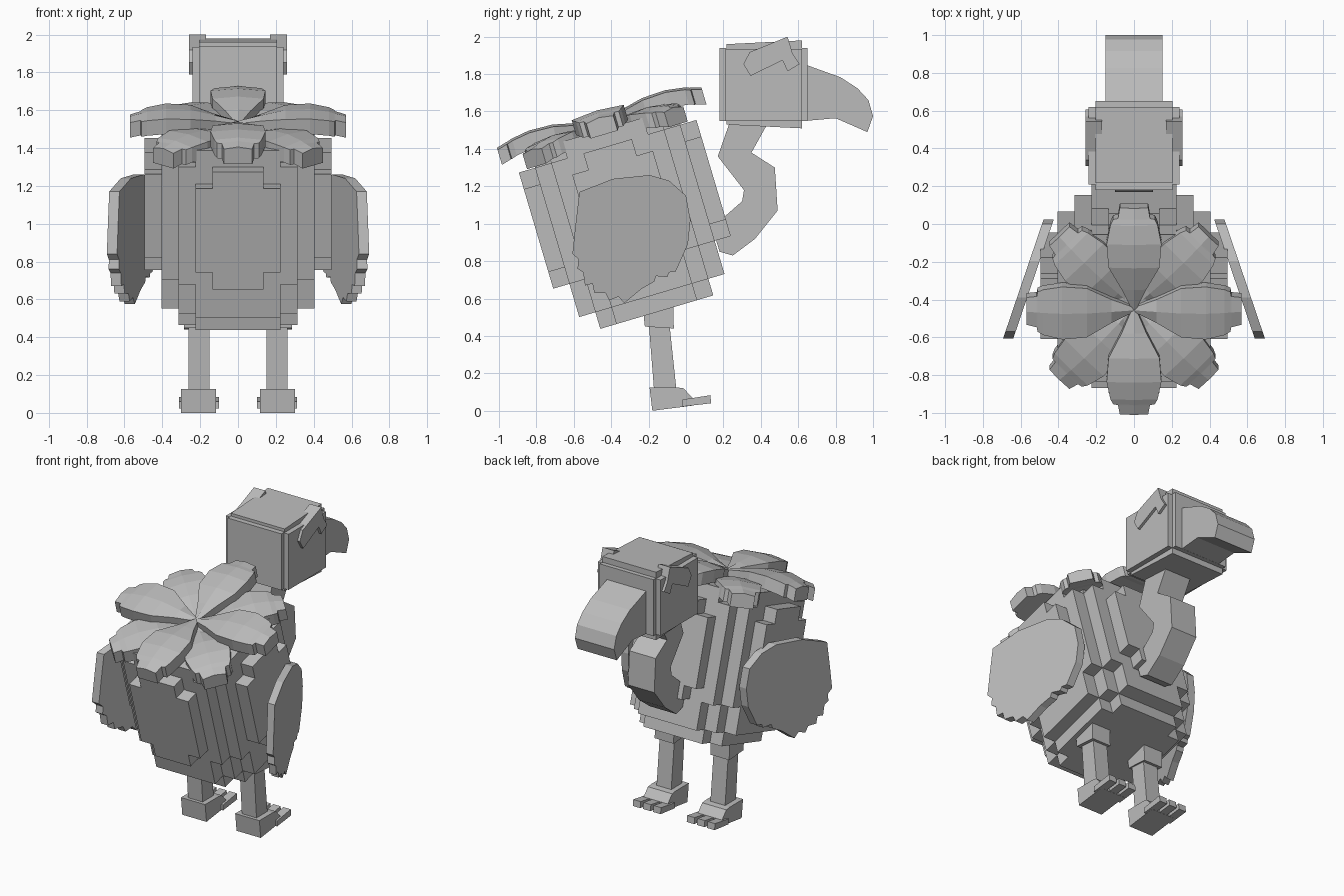
import bpy, bmesh, math
from mathutils import Matrix, Vector

cube = bpy.data.objects.get("Cube")
if cube:
    bpy.data.objects.remove(cube, do_unlink=True)

grey = bpy.data.materials.new("plain grey")
grey.use_nodes = True
GREY = (0.5, 0.5, 0.5, 1)
grey.diffuse_color = GREY
grey.node_tree.nodes["Principled BSDF"].inputs["Base Color"].default_value = GREY
TILT = math.radians(16.5)


def finish(bm, name, tilted=False):
    bmesh.ops.recalc_face_normals(bm, faces=bm.faces[:])
    mesh = bpy.data.meshes.new(name)
    bm.to_mesh(mesh)
    bm.free()
    mesh.materials.append(grey)
    obj = bpy.data.objects.new(name, mesh)
    bpy.context.collection.objects.link(obj)
    if tilted:
        obj.rotation_euler.x = TILT
    return obj


def prism(name, profile, x0, x1, shear=0.0, mirror=1):
    """Extrude a side profile of (y, z) points from x0 to x1."""
    bm = bmesh.new()
    ends = [[bm.verts.new((mirror * (x - shear * y), y, z)) for y, z in profile]
            for x in (x0, x1)]
    bm.faces.new(ends[0])
    bm.faces.new(ends[1][::-1])
    n = len(profile)
    for i in range(n):
        j = (i + 1) % n
        bm.faces.new((ends[0][i], ends[0][j], ends[1][j], ends[1][i]))
    return finish(bm, name)


def rect(y0, y1, z0, z1):
    return [(y0, z0), (y1, z0), (y1, z1), (y0, z1)]


# Stepped round body: stacked discs of square cells, outer skin only
CELL, STEP, BASE = 0.09, 0.0925, 0.55
radii = [3.65, 4.5, 4.75, 5.15] + [5.4] * 5 + [5.15, 4.5]
cells = {(i, j, k) for k, r in enumerate(radii)
         for i in range(-5, 6) for j in range(-5, 6) if math.hypot(i, j) <= r}
bm = bmesh.new()
for c in cells:
    for axis in range(3):
        for sign in (-1, 1):
            near = list(c)
            near[axis] += sign
            if tuple(near) in cells:
                continue
            corners = []
            for a, b in ((-1, -1), (1, -1), (1, 1), (-1, 1)):
                p = [0, 0, 0]
                p[axis], p[(axis + 1) % 3], p[(axis + 2) % 3] = sign, a, b
                q = [c[n] + p[n] / 2 for n in range(3)]
                corners.append(bm.verts.new((q[0] * CELL, q[1] * CELL,
                                             BASE + (q[2] + 0.5) * STEP)))
            bm.faces.new(corners)
bmesh.ops.remove_doubles(bm, verts=bm.verts[:], dist=0.001)
bmesh.ops.recalc_face_normals(bm, faces=bm.faces[:])
bmesh.ops.dissolve_limit(bm, angle_limit=0.02, verts=bm.verts[:], edges=bm.edges[:])
finish(bm, "body", True)

# Back petals: stations of (distance, half width, top height)
stations = [(0, 0.012, 1.61), (0.12, 0.065, 1.64), (0.25, 0.135, 1.67),
            (0.38, 0.145, 1.675), (0.48, 0.125, 1.66), (0.51, 0.11, 1.65),
            (0.515, 0.085, 1.65), (0.57, 0.075, 1.635)]


def petal(name, angle, drop, scale):
    bm = bmesh.new()
    rings = []
    for r, w, h in stations:
        rings.append([bm.verts.new((side * w, r * scale, h - drop - low))
                      for side, low in ((-1, 0.012), (0, 0), (1, 0.012),
                                        (1, 0.095), (-1, 0.095))])
    for a, b in zip(rings, rings[1:]):
        for i in range(5):
            j = (i + 1) % 5
            bm.faces.new((a[i], a[j], b[j], b[i]))
    bm.faces.new(rings[0])
    bm.faces.new(rings[-1])
    bmesh.ops.rotate(bm, verts=bm.verts[:], cent=Vector(),
                     matrix=Matrix.Rotation(angle, 3, "Z"))
    finish(bm, name, True)


for n in range(4):
    petal("upper_petal", n * math.pi / 2, 0, 1)
    petal("lower_petal", (n + 0.5) * math.pi / 2, 0.06, 0.98)

# Curved neck
prism("neck", [(0.24, 1.56), (0.17, 1.36), (0.31, 1.18), (0.30, 1.12), (0.14, 0.98),
               (0.18, 0.85), (0.25, 0.83), (0.37, 0.92), (0.49, 1.07), (0.475, 1.30),
               (0.35, 1.38), (0.45, 1.56)], -0.1, 0.1)

# Head: three crossing boxes give the raised panels
prism("head_sides", rect(0.21, 0.62, 1.55, 1.935), -0.24, 0.24)
prism("head_front_back", rect(0.18, 0.65, 1.55, 1.94), -0.205, 0.205)
prism("head_top_bottom", [(0.216, 1.53), (0.62, 1.51), (0.62, 1.98), (0.216, 1.96)],
      -0.205, 0.205)
prism("beak", [(0.64, 1.85), (0.826, 1.783), (0.917, 1.724), (0.976, 1.66), (1.0, 1.575),
               (0.97, 1.49), (0.80, 1.564), (0.64, 1.55)], -0.15, 0.15)

brow = [(0.307, 1.853), (0.345, 1.79), (0.516, 1.874), (0.543, 1.815),
        (0.607, 1.853), (0.57, 1.91), (0.543, 2.0), (0.34, 1.917)]
wing = [(-0.57, 1.17), (-0.39, 1.24), (-0.195, 1.26), (-0.09, 1.23), (0, 1.15),
        (0.024, 1.02), (0.01, 0.89), (-0.055, 0.745), (-0.09, 0.74), (-0.10, 0.715),
        (-0.16, 0.72), (-0.17, 0.69), (-0.24, 0.65), (-0.33, 0.575), (-0.36, 0.61),
        (-0.41, 0.59), (-0.43, 0.63), (-0.49, 0.63), (-0.50, 0.68), (-0.54, 0.67),
        (-0.55, 0.74), (-0.58, 0.76), (-0.575, 0.81), (-0.607, 0.84), (-0.59, 1.0)]
leg = [(-0.20, 0.48), (-0.17, 0.1), (-0.05, 0.1), (-0.09, 0.48)]
cuff = [(-0.24, 0.64), (-0.22, 0.45), (-0.065, 0.44), (-0.07, 0.64)]
foot = [(-0.195, 0.125), (-0.18, 0.0), (0.04, 0.028), (0.035, 0.068),
        (-0.013, 0.12), (-0.05, 0.125)]
toe = [(-0.02, 0.022), (0.135, 0.04), (0.13, 0.083), (0.035, 0.068), (-0.02, 0.06)]
for side, label in ((1, "left"), (-1, "right")):
    prism(label + "_brow", brow, 0.17, 0.258, 0, side)
    prism(label + "_wing", wing, 0.433, 0.487, 0.34, side)
    prism(label + "_leg", leg, 0.15, 0.262, 0, side)
    prism(label + "_cuff", cuff, 0.14, 0.285, 0, side)
    prism(label + "_foot", foot, 0.115, 0.30, 0, side)
    for x in (0.10, 0.178, 0.256):
        prism(label + "_toe", toe, x, x + 0.057, 0, side)
